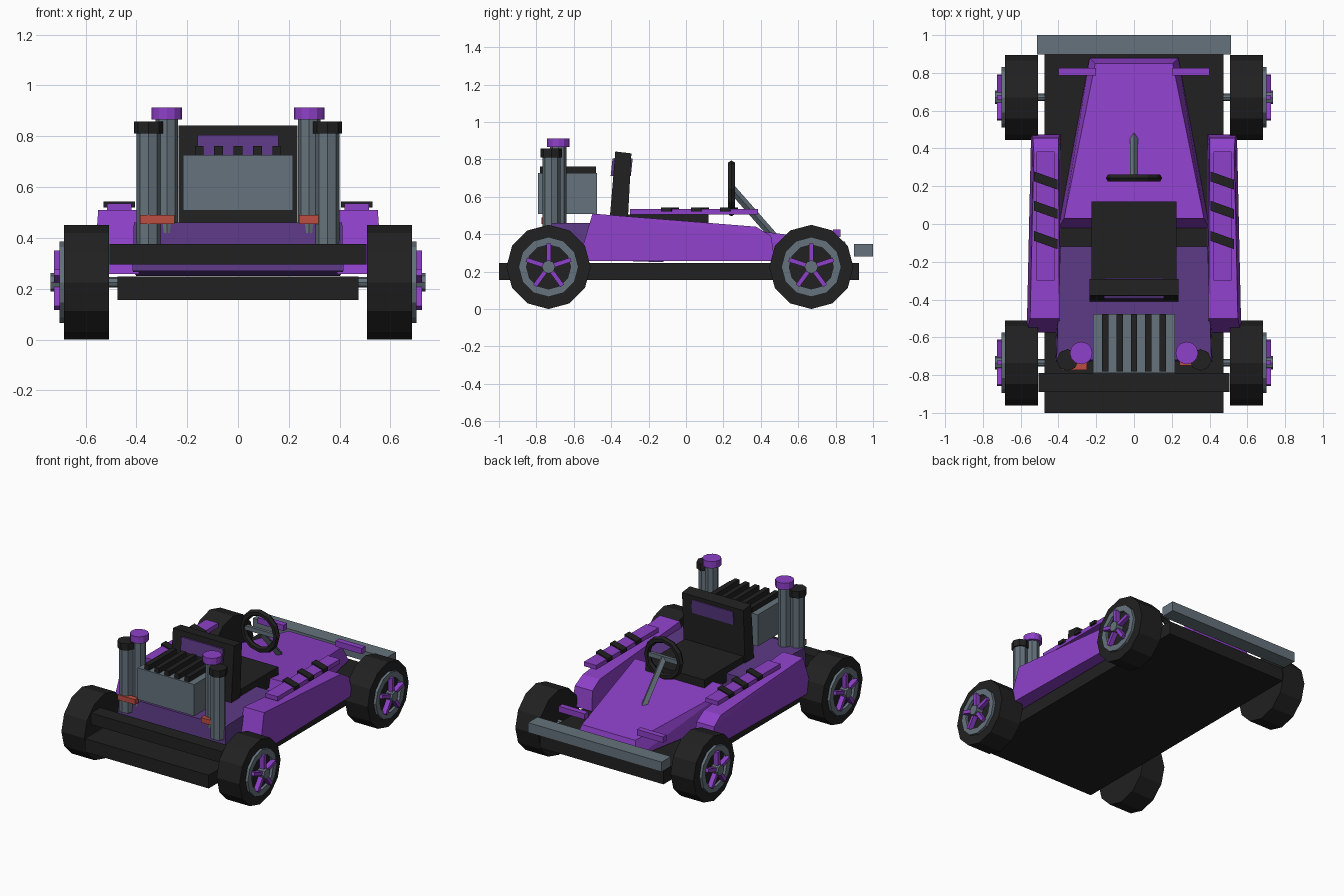
import bpy, bmesh, math
from mathutils import Vector, Matrix

if "Cube" in bpy.data.objects:
    bpy.data.objects.remove(bpy.data.objects["Cube"])


def material(name, rgb):
    m = bpy.data.materials.new(name)
    m.diffuse_color = (*rgb, 1)
    m.use_nodes = True
    m.node_tree.nodes["Principled BSDF"].inputs["Base Color"].default_value = m.diffuse_color
    return m


PURPLE = material("purple", (0.27, 0.052, 0.58))
DARK_PURPLE = material("dark purple", (0.11, 0.042, 0.24))
GREY = material("steel grey", (0.13, 0.17, 0.2))
BLACK = material("black", (0.015, 0.015, 0.015))
RED = material("red", (0.5, 0.075, 0.055))


def finish(name, bm, mat, matrix=None):
    if matrix is not None:
        bm.transform(matrix)
    bmesh.ops.recalc_face_normals(bm, faces=bm.faces)
    me = bpy.data.meshes.new(name)
    bm.to_mesh(me)
    bm.free()
    me.materials.append(mat)
    ob = bpy.data.objects.new(name, me)
    bpy.context.collection.objects.link(ob)
    return ob


def box(name, x, y, z, mat, turn=0):
    """Box from (min, max) ranges, turned about z around its own centre."""
    bm = bmesh.new()
    bmesh.ops.create_cube(bm, size=1)
    size = [r[1] - r[0] for r in (x, y, z)]
    mid = [(r[1] + r[0]) / 2 for r in (x, y, z)]
    return finish(name, bm, mat, Matrix.Translation(mid)
                  @ Matrix.Rotation(turn, 4, 'Z') @ Matrix.Diagonal((*size, 1)))


def hull(name, pts, mat):
    """Convex block around a few corner points."""
    bm = bmesh.new()
    for p in pts:
        bm.verts.new(p)
    bmesh.ops.convex_hull(bm, input=bm.verts)
    bmesh.ops.dissolve_limit(bm, angle_limit=0.01, verts=bm.verts, edges=bm.edges)
    return finish(name, bm, mat)


def rod(name, a, b, r, sides, mat):
    """Prism of the given number of sides between two points."""
    a, b = Vector(a), Vector(b)
    bm = bmesh.new()
    bmesh.ops.create_cone(bm, cap_ends=True, segments=sides, radius1=r, radius2=r,
                          depth=(b - a).length)
    turn = (b - a).to_track_quat('Z', 'Y').to_matrix().to_4x4()
    return finish(name, bm, mat, Matrix.Translation((a + b) / 2) @ turn)


def ring(name, section, sides, mat, matrix):
    """Sweep a closed (radius, height) section around z."""
    bm = bmesh.new()
    loops = []
    for i in range(sides):
        t = math.tau * i / sides
        loops.append([bm.verts.new((r * math.cos(t), r * math.sin(t), h)) for r, h in section])
    n = len(section)
    for i in range(sides):
        p, q = loops[i], loops[(i + 1) % sides]
        for j in range(n):
            bm.faces.new((p[j], q[j], q[(j + 1) % n], p[(j + 1) % n]))
    return finish(name, bm, mat, matrix)


# Chassis and bumpers
box("chassis", (-0.475, 0.475), (-1, 0.925), (0.155, 0.247), BLACK)
box("front_bumper", (-0.505, 0.505), (-0.89, -0.79), (0.295, 0.375), BLACK)
box("rear_bumper", (-0.513, 0.513), (0.897, 1.0), (0.28, 0.348), GREY)

# Sloping nose and engine deck
hull("nose", [(s * x, y, z) for s in (-1, 1) for x, y, z in
              ((0.37, 0.03, 0.46), (0.205, 0.85, 0.36),
               (0.40, -0.02, 0.26), (0.235, 0.88, 0.26))], PURPLE)
hull("engine_deck", [(s * x, y, z) for s in (-1, 1) for x, y, z in
                     ((0.41, -0.72, 0.46), (0.39, -0.12, 0.46),
                      (0.415, -0.73, 0.27), (0.40, -0.12, 0.25))], DARK_PURPLE)

for s, side in ((-1, "left"), (1, "right")):
    # Side pod, tapered to the top and to the back
    hull(side + "_side_pod", [(s * x, y, z) for x, y, z in
         ((0.395, -0.5, 0.51), (0.55, -0.5, 0.51), (0.40, 0.375, 0.44), (0.53, 0.375, 0.44),
          (0.40, 0.455, 0.39), (0.535, 0.455, 0.39),
          (0.39, -0.575, 0.257), (0.568, -0.575, 0.257),
          (0.39, 0.475, 0.257), (0.545, 0.475, 0.257))], PURPLE)
    # Arm rail with three slanted straps
    box(side + "_rail", sorted((s * 0.42, s * 0.515)), (-0.3, 0.385), (0.505, 0.535), PURPLE)
    for i, y in enumerate((0.23, 0.075, -0.085)):
        hull(f"{side}_strap_{i + 1}",
             [(s * 0.467 + dx * 0.062, y - dx * 0.022 + dy * 0.026, z)
              for dx in (-1, 1) for dy in (-1, 1) for z in (0.52, 0.543)], BLACK)
    # Small fin beside the nose
    box(side + "_fin", sorted((s * 0.2, s * 0.4)), (0.785, 0.825), (0.385, 0.425), PURPLE)
    # Exhaust stacks with caps
    for label, x, y, z0, z1, r, cap, mat in (
            ("outer", 0.352, -0.72, 0.37, 0.815, 0.048, 0.058, BLACK),
            ("inner", 0.28, -0.683, 0.42, 0.87, 0.044, 0.06, PURPLE)):
        rod(f"{side}_{label}_stack", (s * x, y, z0), (s * x, y, z1), r, 8, GREY)
        rod(f"{side}_{label}_stack_cap", (s * x, y, z1 - 0.005), (s * x, y, z1 + 0.042),
            cap, 8 if label == "outer" else 12, mat)
# Red clamps on the stacks
box("left_clamp", (-0.385, -0.25), (-0.772, -0.735), (0.455, 0.49), RED)
box("right_clamp", (0.24, 0.375), (-0.75, -0.715), (0.455, 0.49), RED)

# Engine block with cooling fins
box("engine", (-0.217, 0.217), (-0.79, -0.477), (0.508, 0.727), GREY)
for i in range(5):
    x = (i - 2) * 0.0765
    box(f"engine_fin_{i + 1}", (x - 0.017, x + 0.017), (-0.78, -0.48), (0.72, 0.762), BLACK)

# Seat
box("seat_base", (-0.226, 0.226), (-0.34, 0.12), (0.40, 0.505), BLACK)
hull("seat_back", [(x, y, z) for x in (-0.235, 0.235) for y, z in
                   ((-0.41, 0.455), (-0.312, 0.455), (-0.378, 0.842), (-0.292, 0.832))], BLACK)
hull("headrest_panel", [(x, y, z) for x in (-0.16, 0.16) for y, z in
                        ((-0.403, 0.71), (-0.295, 0.71), (-0.393, 0.805), (-0.285, 0.805))],
     DARK_PURPLE)

# Steering
hub = Vector((0, 0.243, 0.645))
ring("steering_wheel",
     [(0.127 + 0.022 * math.cos(math.tau * j / 6), 0.022 * math.sin(math.tau * j / 6))
      for j in range(6)], 12, BLACK, Matrix.Translation(hub) @ Matrix.Rotation(math.pi / 2, 4, 'X'))
box("steering_crossbar", (-0.12, 0.12), (0.232, 0.254), (0.63, 0.66), GREY)
rod("steering_column", (0, 0.485, 0.37), hub, 0.022, 4, GREY)

# Axles and wheels
R = 0.225
for y, end in ((-0.735, "front"), (0.67, "rear")):
    rod(end + "_axle", (-0.7, y, R), (0.7, y, R), 0.02, 8, GREY)
    for s, side in ((-1, "left"), (1, "right")):
        n = f"{end}_{side}_"
        rod(n + "tyre", (s * 0.508, y, R), (s * 0.684, y, R), R, 12, BLACK)
        ring(n + "rim", [(0.118, 0.675), (0.16, 0.675), (0.16, 0.702), (0.118, 0.702)], 12, GREY,
             Matrix.Translation((0, y, R)) @ Matrix.Rotation(s * math.pi / 2, 4, 'Y'))
        rod(n + "hub", (s * 0.68, y, R), (s * 0.737, y, R), 0.036, 8, GREY)
        for k in range(5):
            a = math.tau * k / 5
            out = Vector((0, math.sin(a), math.cos(a)))
            across = Vector((0, math.cos(a), -math.sin(a)))
            c = Vector((0, y, R))
            hull(f"{n}spoke_{k + 1}",
                 [c + out * d + across * w + Vector((s * x, 0, 0))
                  for d in (0.02, 0.125) for w in (-0.012, 0.012) for x in (0.69, 0.724)], PURPLE)
